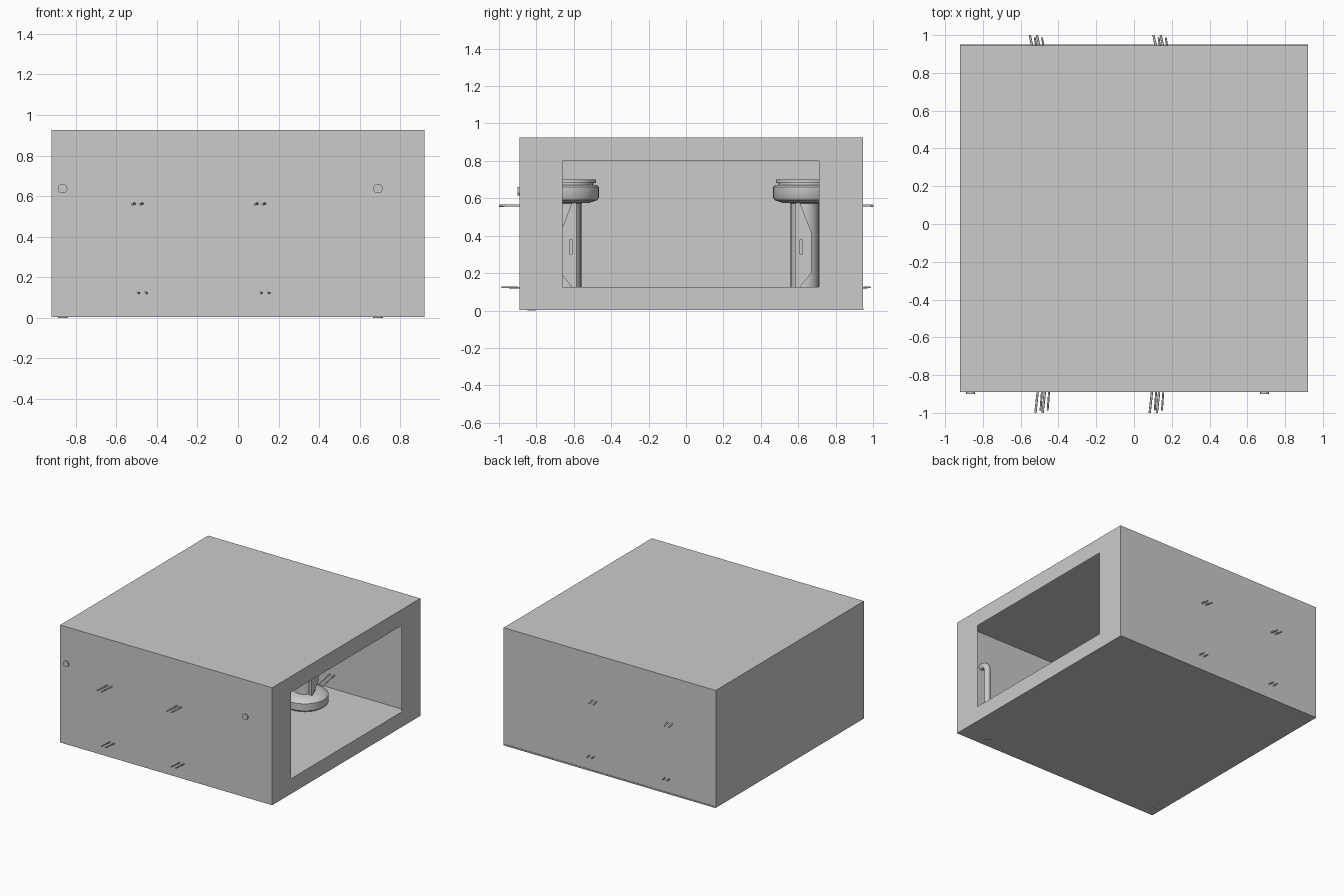
import bpy, bmesh, math
from mathutils import Vector

if "Cube" in bpy.data.objects:
    bpy.data.objects.remove(bpy.data.objects["Cube"])

X, Y0, Y1, ZF, ZT = 0.92, -0.89, 0.945, 0.008, 0.925


def make(name, bm, smooth=False):
    me = bpy.data.meshes.new(name)
    bm.to_mesh(me)
    bm.free()
    ob = bpy.data.objects.new(name, me)
    bpy.context.collection.objects.link(ob)
    if smooth:
        bpy.ops.object.select_all(action='DESELECT')
        bpy.context.view_layer.objects.active = ob
        ob.select_set(True)
        bpy.ops.object.shade_smooth_by_angle(angle=math.radians(35))
    return ob


def lathe(name, profile, cx, cy, n=32):
    """Revolve (radius, height) points about a vertical axis."""
    bm = bmesh.new()
    vs = [bm.verts.new((cx + r, cy, z)) for r, z in profile]
    es = [bm.edges.new(p) for p in zip(vs, vs[1:])]
    bmesh.ops.spin(bm, geom=vs + es, cent=(cx, cy, 0), axis=(0, 0, 1),
                   angle=math.tau, steps=n, use_merge=False)
    bmesh.ops.remove_doubles(bm, verts=bm.verts[:], dist=1e-4)
    bmesh.ops.recalc_face_normals(bm, faces=bm.faces[:])
    return make(name, bm, True)


def prism(name, pts, x0, x1):
    """Extrude a (y, z) outline along x."""
    bm = bmesh.new()
    f = bm.faces.new([bm.verts.new((x0, y, z)) for y, z in pts])
    ex = bmesh.ops.extrude_face_region(bm, geom=[f])
    bmesh.ops.translate(bm, vec=(x1 - x0, 0, 0),
                        verts=[v for v in ex['geom'] if isinstance(v, bmesh.types.BMVert)])
    bmesh.ops.recalc_face_normals(bm, faces=bm.faces[:])
    return make(name, bm)


def tube(name, pts, radius):
    """Round pipe along a path."""
    cu = bpy.data.curves.new(name, 'CURVE')
    cu.dimensions = '3D'
    cu.bevel_depth, cu.bevel_resolution, cu.use_fill_caps = radius, 3, True
    sp = cu.splines.new('POLY')
    sp.points.add(len(pts) - 1)
    for p, co in zip(sp.points, pts):
        p.co = (*co, 1)
    ob = bpy.data.objects.new(name, cu)
    bpy.context.collection.objects.link(ob)
    return ob


# room shell: thin sheet walls and roof, window in the right wall
bm = bmesh.new()
lo = [bm.verts.new((x, y, ZF)) for x, y in ((-X, Y0), (X, Y0), (X, Y1), (-X, Y1))]
hi = [bm.verts.new((v.co.x, v.co.y, ZT)) for v in lo]
bm.faces.new(hi)
for i in (0, 2, 3):
    j = (i + 1) % 4
    bm.faces.new((lo[i], lo[j], hi[j], hi[i]))
outer = [lo[1], lo[2], hi[2], hi[1]]
inner = [bm.verts.new((X, y, z)) for y, z in
         ((-0.66, 0.125), (0.71, 0.125), (0.71, 0.80), (-0.66, 0.80))]
for i in range(4):
    j = (i + 1) % 4
    bm.faces.new((outer[i], outer[j], inner[j], inner[i]))
make("room_shell", bm)

# floor slab
prism("floor", [(Y0, 0.004), (Y1 + 0.004, 0.004), (Y1 + 0.004, 0.014), (Y0, 0.014)], -X, X)

# bent pipes rising from the floor and leaving through the front wall
for i, x in enumerate((-0.865, 0.69)):
    yc, zc, r = -0.825, 0.637, 0.045
    bend = [(x, yc - r + r * math.cos(t), zc - r + r * math.sin(t))
            for t in (k * math.pi / 16 for k in range(9))]
    tube(f"wall_pipe_{i}", [(x, yc, 0)] + bend + [(x, -0.9, zc)], 0.024)


def pod(tag, cx, s):
    """Wall station with round base, column and round head; s = wall side."""
    cy = 0.635 * s
    lathe("base_" + tag, [(0, 0.014), (0.15, 0.014), (0.17, 0.03), (0.17, 0.085),
                          (0.155, 0.1), (0.11, 0.115), (0, 0.115)], cx, cy)
    lathe("head_" + tag, [(0, 0.57), (0.115, 0.575), (0.16, 0.59), (0.17, 0.605),
                          (0.17, 0.66), (0.155, 0.672), (0, 0.672)], cx, cy)
    lathe("cap_" + tag, [(0, 0.672), (0.14, 0.672), (0.14, 0.683), (0.155, 0.683),
                         (0.155, 0.7), (0, 0.7)], cx, cy)
    lathe("column_" + tag, [(0, 0.1), (0.075, 0.1), (0.075, 0.58), (0, 0.58)], cx, cy)
    # bevelled side panels with grips
    for k in (-1, 1):
        x0, x1 = cx + 0.07 * k, cx + 0.095 * k
        prism("side_panel_" + tag, [(s * y, z) for y, z in (
            (0.585, 0.10), (0.61, 0.125), (0.67, 0.2), (0.67, 0.42),
            (0.61, 0.575), (0.585, 0.575))], x0, x1)
        prism("grip_" + tag, [(s * y, z) for y, z in (
            (0.608, 0.3), (0.622, 0.3), (0.622, 0.38), (0.608, 0.38))],
            x1, x1 + 0.015 * k)
    # supply lines running out through the wall
    wall = Y1 if s > 0 else Y0
    tip = 1.0 * s
    for dx in (-0.02, 0.018):
        tube("upper_line_" + tag, [(cx + dx + 0.01, 0.74 * s, 0.565),
                                   (cx + dx, wall, 0.562),
                                   (cx + dx - 0.012, tip, 0.56)], 0.006)
        tube("lower_line_" + tag, [(cx + dx + 0.03, 0.74 * s, 0.09),
                                   (cx + dx + 0.022, wall, 0.122),
                                   (cx + dx + 0.015, tip * 0.987, 0.125)], 0.005)


for i, (x, s) in enumerate(((-0.49, -1), (0.115, -1), (-0.52, 1), (0.135, 1))):
    pod(str(i), x, s)
